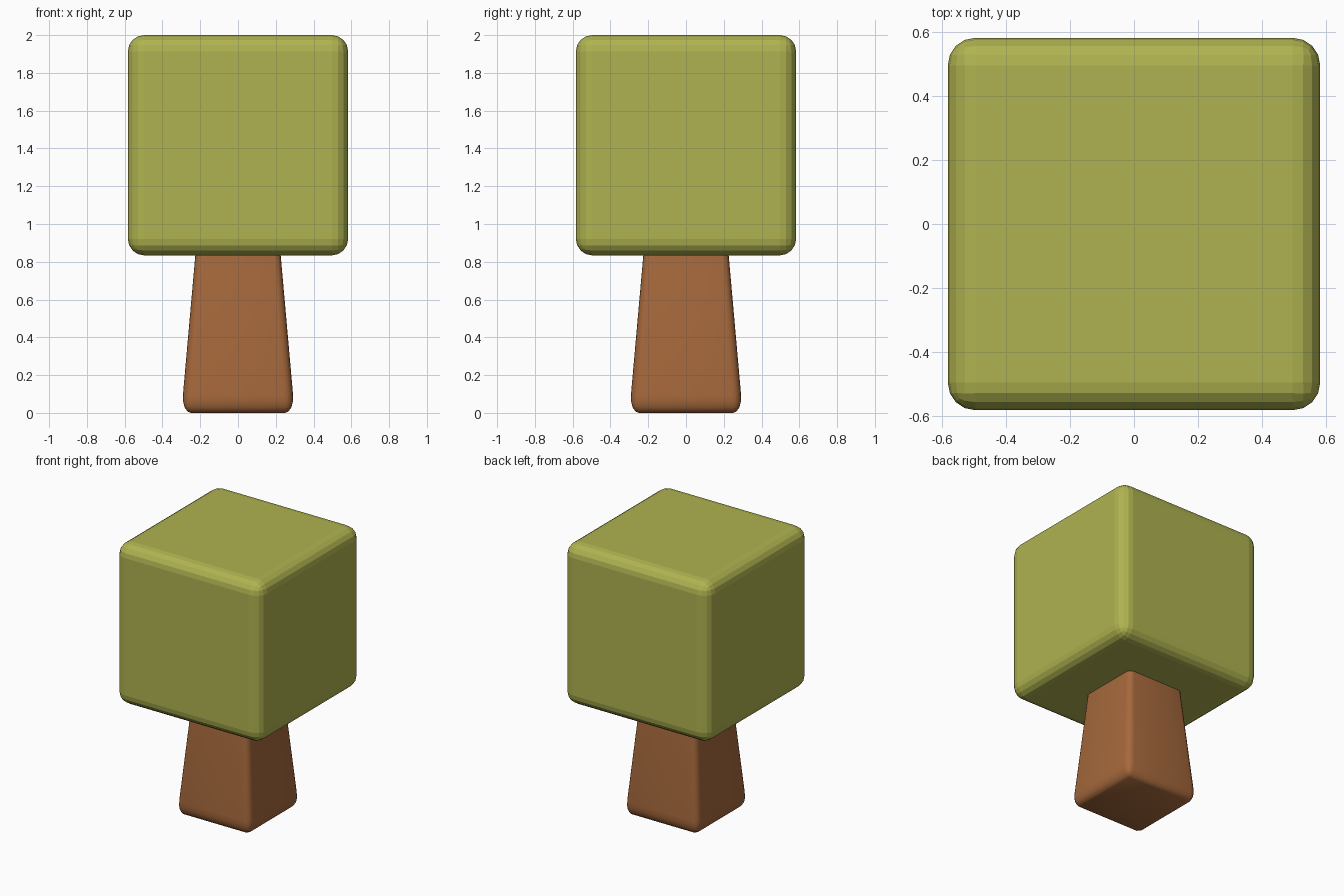
import bpy, bmesh

if "Cube" in bpy.data.objects:
    bpy.data.objects.remove(bpy.data.objects["Cube"])


def rounded_block(name, color, half_base, half_top, z0, z1, bevel, smooth):
    """Bevelled unit cube, stretched between z0 and z1 and tapered."""
    bm = bmesh.new()
    bmesh.ops.create_cube(bm, size=1)
    bmesh.ops.bevel(bm, geom=bm.edges[:], offset=bevel, segments=4,
                    profile=0.5, affect='EDGES')
    for v in bm.verts:
        t = v.co.z + 0.5
        half = half_base + (half_top - half_base) * t
        v.co.x *= 2 * half
        v.co.y *= 2 * half
        v.co.z = z0 + (z1 - z0) * t
    for f in bm.faces:
        f.smooth = smooth
    mesh = bpy.data.meshes.new(name)
    bm.to_mesh(mesh)
    bm.free()
    mat = bpy.data.materials.new(name + "_color")
    mat.diffuse_color = color
    mat.use_nodes = True
    mat.node_tree.nodes["Principled BSDF"].inputs["Base Color"].default_value = mat.diffuse_color
    mesh.materials.append(mat)
    obj = bpy.data.objects.new(name, mesh)
    bpy.context.collection.objects.link(obj)
    return obj


# Leafy crown: faceted rounded cube
rounded_block("crown", (0.43, 0.45, 0.08, 1), 0.583, 0.583, 0.834, 2.0, 0.074, False)

# Trunk: tapered block, its top buried in the crown
rounded_block("trunk", (0.38, 0.14, 0.045, 1), 0.3, 0.198, 0.0, 1.15, 0.086, True)
